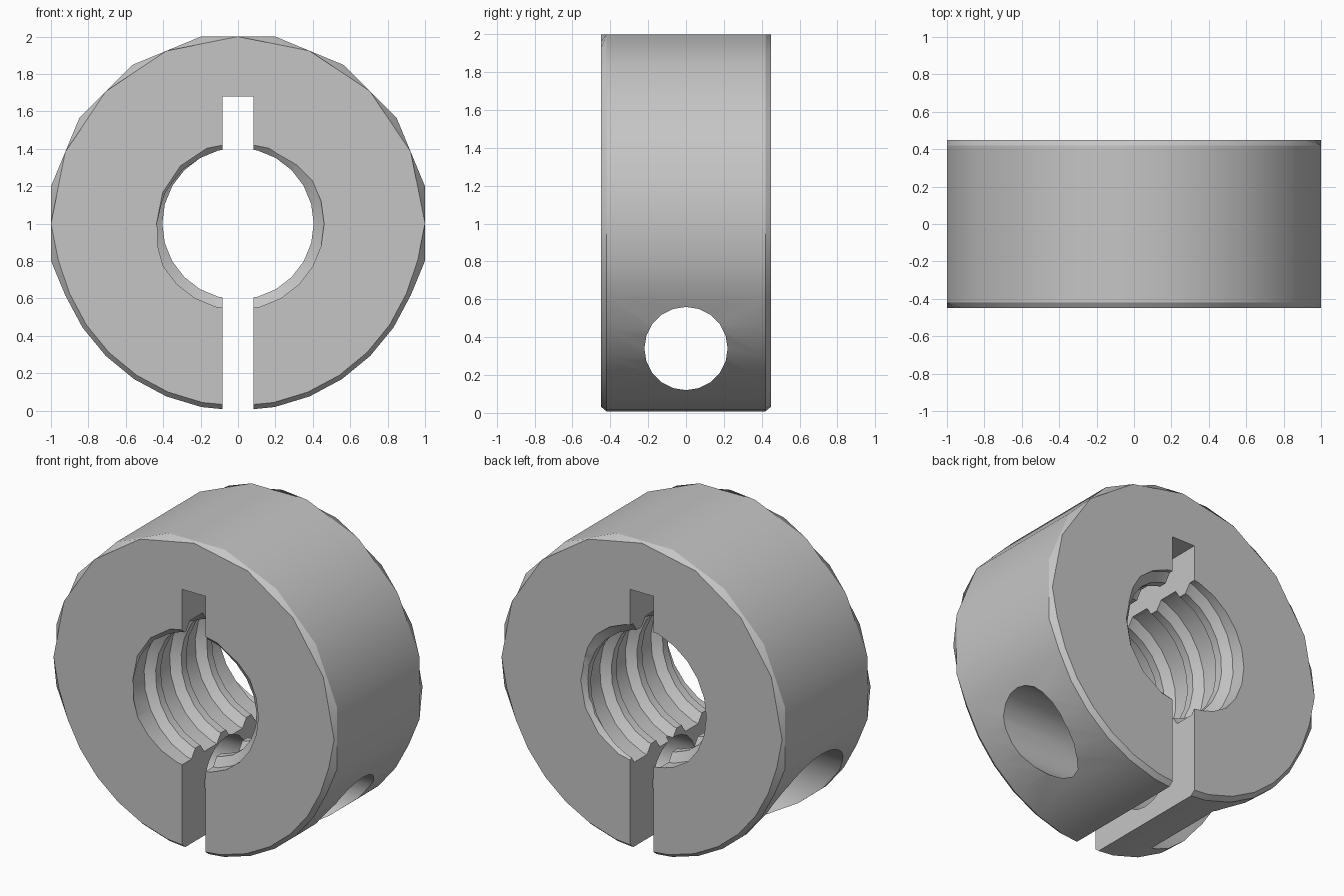
import bpy, bmesh
from math import sin, cos, pi, tau
from mathutils import Matrix

cube = bpy.data.objects.get("Cube")
if cube:
    bpy.data.objects.remove(cube, do_unlink=True)

HALF = 0.45          # half the collar width
CENTRE = 1.0         # height of the bore axis
PITCH = 0.26

steel = bpy.data.materials.new("grey_steel")
steel.use_nodes = True
grey = (0.56, 0.56, 0.56, 1)
steel.diffuse_color = grey
steel.node_tree.nodes["Principled BSDF"].inputs["Base Color"].default_value = grey


def finish(name, bm):
    bmesh.ops.recalc_face_normals(bm, faces=bm.faces)
    mesh = bpy.data.meshes.new(name)
    bm.to_mesh(mesh)
    bm.free()
    mesh.materials.append(steel)
    obj = bpy.data.objects.new(name, mesh)
    bpy.context.collection.objects.link(obj)
    return obj


def point(r, angle, y):
    return (r * cos(angle), y, CENTRE + r * sin(angle))


def lathe(name, rings, sides):
    """Closed solid around the y axis from (radius rule, y) rings."""
    bm = bmesh.new()
    loops = [[bm.verts.new(point(rule(i), i * tau / sides, y)) for i in range(sides)]
             for rule, y in rings]
    for a, b in zip(loops, loops[1:]):
        for i in range(sides):
            j = (i + 1) % sides
            bm.faces.new((a[i], a[j], b[j], b[i]))
    bm.faces.new(loops[0])
    bm.faces.new(loops[-1])
    return finish(name, bm)


def cylinder_x(name, radius, x0, x1, z, sides):
    bm = bmesh.new()
    bmesh.ops.create_cone(bm, cap_ends=True, segments=sides, radius1=radius,
                          radius2=radius, depth=x1 - x0,
                          matrix=Matrix.Translation(((x0 + x1) / 2, 0, z))
                          @ Matrix.Rotation(pi / 2, 4, 'Y'))
    return finish(name, bm)


# Collar body: sixteen flats above, rounder with a plain chamfer below
SIDES = 32
APOTHEM = cos(pi / 16)


def is_low(i):
    return sin(i * tau / SIDES) < -0.2


def rim(i):
    return 1.0 if is_low(i) or i % 2 == 0 else 1 / APOTHEM


def face_edge(i):
    if is_low(i):
        return 0.975
    return 1.0 if i % 2 == 0 else APOTHEM


collar = lathe("clamp_collar", [(face_edge, -HALF), (rim, -HALF + 0.03),
                                (rim, HALF - 0.03), (face_edge, HALF)], SIDES)


# Threaded bore: a right-handed screw-shaped cutter
def thread_cutter(crest, root, turns=7, steps=24):
    profile = [(0.0, crest), (0.2, crest), (0.35, root), (0.85, root)]
    n = len(profile)
    bm = bmesh.new()

    def make_row(j):
        f, r = profile[j % n]
        y = (j // n + f - turns / 2) * PITCH
        return [bm.verts.new(point(r, -i * tau / steps, y + PITCH * i / steps))
                for i in range(steps)]

    rows = [make_row(j) for j in range(turns * n)]

    def vert(j, i):
        # the end of one turn is the start of the next
        return rows[j][i] if i < steps else rows[j + n][0]

    for j in range(len(rows) - 1):
        for i in range(steps):
            if i + 1 == steps and j + 1 + n >= len(rows):
                continue
            bm.faces.new((vert(j, i), vert(j, i + 1), vert(j + 1, i + 1), vert(j + 1, i)))
    bmesh.ops.holes_fill(bm, edges=[e for e in bm.edges if e.is_boundary], sides=0)
    bmesh.ops.triangulate(bm, faces=[f for f in bm.faces if len(f.verts) > 4])
    return finish("thread_cutter", bm)


cutters = [thread_cutter(0.405, 0.46)]

# Lead-in chamfers at both ends of the bore
for s in (-1, 1):
    cutters.append(lathe("lead_in_cutter",
                         [(lambda i: 0.36, s * (HALF - 0.07)),
                          (lambda i: 0.49, s * (HALF + 0.05))], 16))

# Clamping slot
bm = bmesh.new()
bmesh.ops.create_cube(bm, size=1, matrix=Matrix.Translation((0, 0, 0.74))
                      @ Matrix.Diagonal((0.165, 1.4, 1.88, 1)))
cutters.append(finish("slot_cutter", bm))

# Cross screw hole and the wide recess for the screw head
cutters.append(cylinder_x("screw_hole_cutter", 0.22, -1.3, 1.3, 0.34, 20))
cutters.append(cylinder_x("head_recess_cutter", 0.39, -1.3, -0.37, 0.34, 28))

bpy.ops.object.select_all(action='DESELECT')
bpy.context.view_layer.objects.active = collar
collar.select_set(True)
for cutter in cutters:
    cutter.hide_render = True
    mod = collar.modifiers.new(cutter.name, 'BOOLEAN')
    mod.operation = 'DIFFERENCE'
    mod.solver = 'EXACT'
    mod.object = cutter
    bpy.ops.object.modifier_apply(modifier=mod.name)
    bpy.data.objects.remove(cutter, do_unlink=True)

bpy.ops.object.shade_smooth_by_angle(angle=pi / 6.5)
